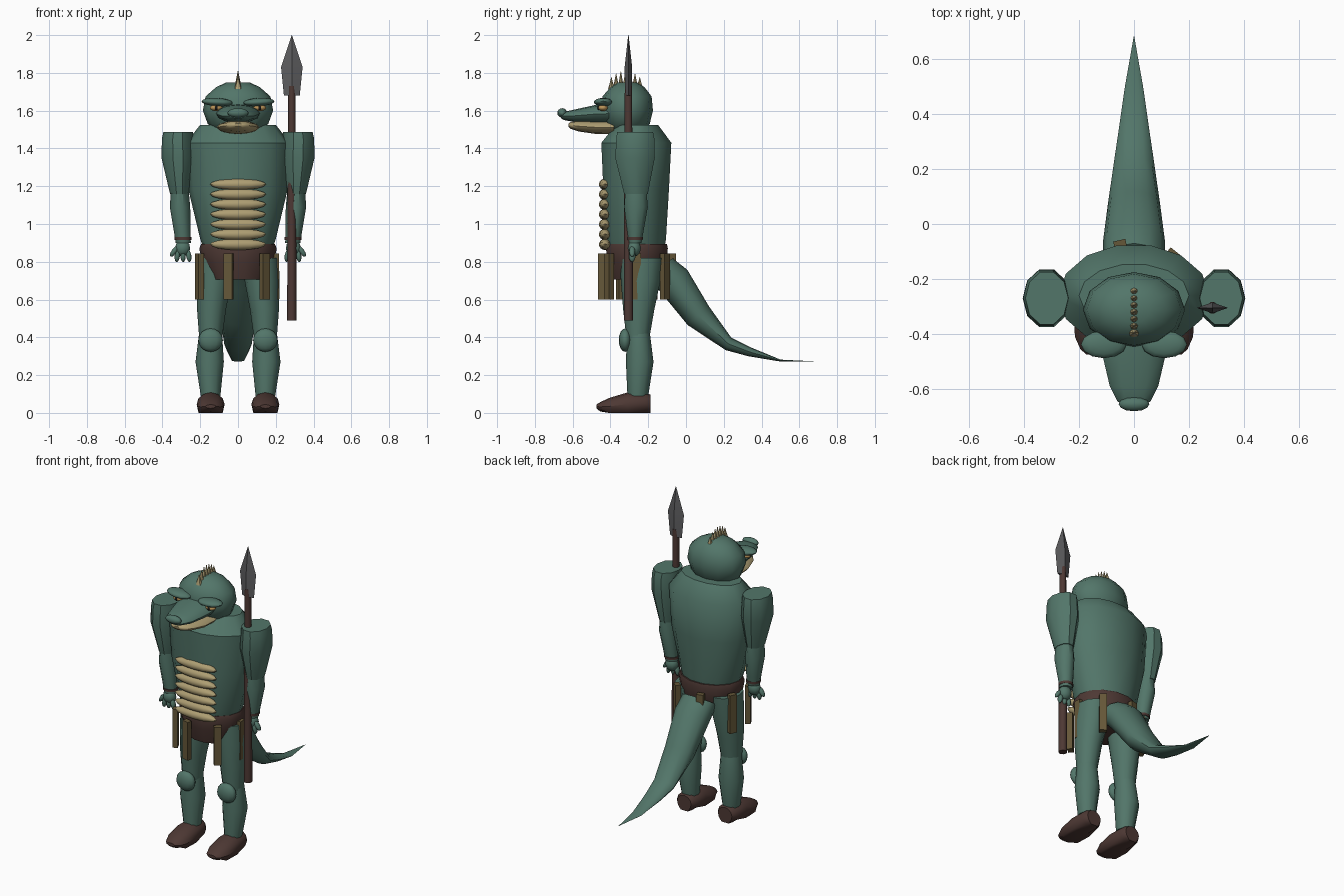
import bpy, bmesh, math
from mathutils import Vector, Matrix


def material(name, rgb):
    m = bpy.data.materials.new(name)
    m.diffuse_color = (*rgb, 1)
    return m


GREEN = material("scale green", (0.085, 0.18, 0.142))
TAN = material("belly tan", (0.42, 0.34, 0.17))
BROWN = material("leather brown", (0.075, 0.04, 0.034))
OLIVE = material("strap olive", (0.13, 0.095, 0.04))
GREY = material("spear grey", (0.11, 0.11, 0.115))
AMBER = material("eye amber", (0.5, 0.3, 0.1))
BLACK = material("pupil black", (0.01, 0.01, 0.01))


def finish(name, bm, mat, angle=40):
    bmesh.ops.recalc_face_normals(bm, faces=bm.faces[:])
    me = bpy.data.meshes.new(name)
    bm.to_mesh(me)
    bm.free()
    ob = bpy.data.objects.new(name, me)
    bpy.context.collection.objects.link(ob)
    me.materials.append(mat)
    bpy.ops.object.select_all(action='DESELECT')
    ob.select_set(True)
    bpy.context.view_layer.objects.active = ob
    if angle:
        bpy.ops.object.shade_smooth_by_angle(angle=math.radians(angle))
    return ob


def loft(name, mat, rings, sides=12, tilt=0, angle=40):
    """Skin elliptical rings (x, y, z, rx, rv[, tilt]); tilt 0 stacks along z, 90 along y."""
    bm = bmesh.new()
    loops = []
    for r in rings:
        c, t = Vector(r[:3]), math.radians(r[5] if len(r) > 5 else tilt)
        v = Vector((0, math.cos(t), math.sin(t)))
        steps = [2 * math.pi * i / sides for i in range(sides)]
        loops.append([bm.verts.new(c + Vector((r[3] * math.cos(a), 0, 0)) + v * r[4] * math.sin(a))
                      for a in steps])
    for lo, hi in zip(loops, loops[1:]):
        for i in range(sides):
            j = (i + 1) % sides
            bm.faces.new((lo[i], lo[j], hi[j], hi[i]))
    bm.faces.new(loops[0])
    bm.faces.new(loops[-1])
    return finish(name, bm, mat, angle)


def ball(name, mat, loc, size, rot=0, seg=12, rings=8):
    bm = bmesh.new()
    m = Matrix.Translation(loc) @ Matrix.Rotation(rot, 4, 'Y') @ Matrix.Diagonal((*size, 1))
    bmesh.ops.create_uvsphere(bm, u_segments=seg, v_segments=rings, radius=1, matrix=m)
    return finish(name, bm, mat, 60)


# Torso and belly plates
loft("torso", GREEN, [(0, -.262, .86, .18, .15), (0, -.264, .92, .2, .162), (0, -.264, 1.18, .262, .178),
                      (0, -.263, 1.43, .275, .19), (0, -.26, 1.525, .2, .115)], 14)
for i in range(7):
    ball(f"belly_plate_{i + 1}", TAN, (0, -.428, 1.21 - i * .053), (.148, .033, .03))

# Hips: belt with a short skirt, and hanging straps all around
loft("belt", BROWN, [(0, -.26, .895, .195, .163), (0, -.26, .87, .205, .168),
                     (0, -.26, .8, .19, .16), (0, -.26, .705, .155, .135)], 14)
for k in range(7):
    a = 2 * math.pi * k / 7
    rx = .2 if k == 0 else .226
    bm = bmesh.new()
    place = Matrix.Translation((rx * math.cos(a), -.26 + .19 * math.sin(a), .722))
    bmesh.ops.create_cube(bm, size=1, matrix=place @ Matrix.Rotation(a, 4, 'Z')
                          @ Matrix.Diagonal((.032, .045, .245, 1)))
    finish(f"hanging_strap_{k + 1}", bm, OLIVE, 0)

# Head, snout, jaw and nose
loft("head", GREEN, [(0, -.31, 1.475, .09, .07), (0, -.31, 1.53, .16, .118), (0, -.312, 1.6, .186, .137),
                     (0, -.312, 1.675, .172, .13), (0, -.31, 1.725, .115, .09), (0, -.31, 1.75, .06, .05)])
loft("snout", GREEN, [(0, -.38, 1.585, .118, .052), (0, -.48, 1.582, .114, .048), (0, -.59, 1.573, .088, .033),
                      (0, -.645, 1.572, .06, .022), (0, -.662, 1.572, .035, .012)], tilt=90)
loft("lower_jaw", TAN, [(0, -.38, 1.512, .112, .036), (0, -.48, 1.512, .108, .035), (0, -.57, 1.518, .08, .028),
                        (0, -.61, 1.522, .05, .018), (0, -.622, 1.524, .025, .008)], tilt=90)
ball("nose", GREEN, (0, -.655, 1.588), (.056, .026, .025))

# Crest spikes along the crown
for i in range(7):
    t = (i - 3) / 3
    top = 1.812 - .035 * t * t
    y = -.32 + .075 * t
    loft(f"crest_spike_{i + 1}", TAN, [(0, y, 1.715, .02, .017), (0, y, top, .001, .001)], 8)

# Tail sweeping back down to a point
loft("tail", GREEN, [(0, -.14, .77, .112, .085, 35), (0, -.065, .7, .113, .092, 38), (0, .065, .515, .096, .075, 42),
                     (0, .225, .365, .073, .036, 65), (0, .34, .322, .056, .024, 69),
                     (0, .5, .277, .033, .005, 80), (0, .682, .272, .001, .001, 90)], 12)

for s, side in ((-1, "left"), (1, "right")):
    # Eyes and brows
    ball(f"{side}_brow", GREEN, (s * .11, -.438, 1.645), (.083, .05, .022), s * -.06)
    ball(f"{side}_eye", AMBER, (s * .115, -.44, 1.615), (.034, .026, .017))
    ball(f"{side}_pupil", BLACK, (s * .115, -.462, 1.615), (.008, .008, .012), seg=8, rings=6)

    # Arms
    loft(f"{side}_upper_arm", GREEN, [(s * .317, -.27, 1.488, .078, .1), (s * .32, -.268, 1.45, .083, .106),
                                      (s * .318, -.27, 1.35, .087, .11), (s * .31, -.265, 1.16, .05, .066)], 10)
    loft(f"{side}_forearm", GREEN, [(s * .308, -.265, 1.19, .046, .058), (s * .307, -.265, 1.09, .054, .066),
                                    (s * .295, -.268, .96, .044, .045), (s * .29, -.27, .9, .04, .036)], 10)
    loft(f"{side}_wristband", BROWN, [(s * .291, -.27, .93, .045, .044), (s * .29, -.27, .915, .045, .043)], 10)

    # Hands with three fingers and a thumb
    ball(f"{side}_palm", GREEN, (s * .293, -.275, .872), (.042, .036, .045), seg=10, rings=6)
    for i, dx in enumerate((-.034, -.004, .026)):
        ball(f"{side}_finger_{i + 1}", GREEN, (s * (.295 + dx), -.285, .832), (.014, .018, .034),
             s * -dx * 5, 8, 6)
    ball(f"{side}_thumb", GREEN, (s * .338, -.285, .855), (.014, .016, .034), s * -.6, 8, 6)

    # Legs and knee pads
    loft(f"{side}_thigh", GREEN, [(s * .125, -.235, .82, .09, .115), (s * .128, -.24, .7, .093, .105),
                                  (s * .14, -.25, .55, .077, .083), (s * .145, -.255, .39, .06, .06)], 12)
    loft(f"{side}_shin", GREEN, [(s * .145, -.252, .43, .06, .06), (s * .15, -.245, .27, .075, .073),
                                 (s * .145, -.255, .09, .052, .055)], 12)
    ball(f"{side}_knee_pad", GREEN, (s * .145, -.322, .385), (.065, .034, .062))

    # Boots: rings along the foot, flattened on the ground
    boot = loft(f"{side}_boot", BROWN, [(s * .145, -.188, .05, .05, .047), (s * .145, -.215, .05, .068, .055),
                                        (s * .145, -.31, .046, .074, .062), (s * .145, -.41, .034, .07, .044),
                                        (s * .145, -.455, .032, .05, .024), (s * .145, -.475, .034, .028, .01)],
                12, tilt=90)
    for v in boot.data.vertices:
        if v.co.z < .02 and v.co.y > -.45:
            v.co.z = 0

# Spear: shaft and flat diamond blade
SX, SY = .285, -.305
loft("spear_shaft", BROWN, [(SX, SY, .49, .025, .025), (SX, SY, 1.0, .023, .025), (SX, SY, 1.73, .019, .02)], 10)
loft("spear_blade", GREY, [(SX, SY, 1.68, .042, .018), (SX, SY, 1.83, .057, .02),
                           (SX, SY, 2.0, .001, .001)], 4, angle=20)
